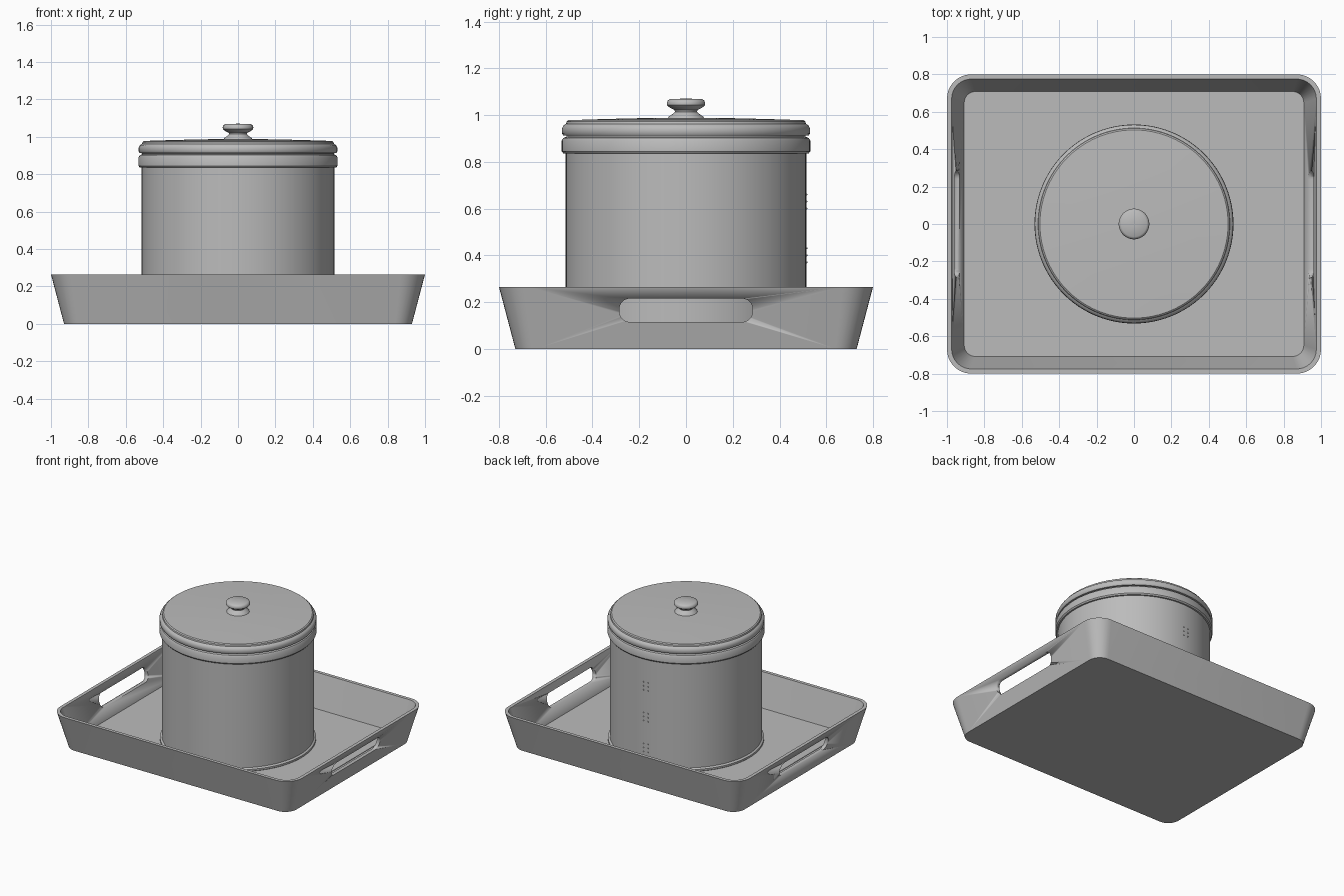
import bpy, bmesh, math

old = bpy.data.objects.get("Cube")
if old:
    bpy.data.objects.remove(old, do_unlink=True)

grey = bpy.data.materials.new("plain_grey")
grey.use_nodes = True
COLOUR = (0.5, 0.5, 0.5, 1)
grey.diffuse_color = COLOUR
grey.node_tree.nodes["Principled BSDF"].inputs["Base Color"].default_value = COLOUR


def finish(bm, name, angle=35):
    bmesh.ops.recalc_face_normals(bm, faces=bm.faces)
    mesh = bpy.data.meshes.new(name)
    bm.to_mesh(mesh)
    bm.free()
    obj = bpy.data.objects.new(name, mesh)
    bpy.context.collection.objects.link(obj)
    mesh.materials.append(grey)
    bpy.ops.object.select_all(action="DESELECT")
    obj.select_set(True)
    bpy.context.view_layer.objects.active = obj
    bpy.ops.object.shade_smooth_by_angle(angle=math.radians(angle))
    return obj


def rounded_rect(a, b, r, steps=8):
    """Outline of a rounded rectangle with half sizes a and b."""
    pts = []
    for k, (sx, sy) in enumerate([(1, 1), (-1, 1), (-1, -1), (1, -1)]):
        for i in range(steps + 1):
            t = math.pi / 2 * (k + i / steps)
            pts.append((sx * (a - r) + r * math.cos(t), sy * (b - r) + r * math.sin(t)))
    return pts


def loft(name, rings):
    """Skin between closed rings of points, with both ends capped."""
    bm = bmesh.new()
    loops = [[bm.verts.new(p) for p in ring] for ring in rings]
    for low, high in zip(loops, loops[1:]):
        for i in range(len(low)):
            j = (i + 1) % len(low)
            bm.faces.new((low[i], low[j], high[j], high[i]))
    bm.faces.new(loops[0])
    bm.faces.new(loops[-1])
    return finish(bm, name)


def lathe(name, profile, sides=96):
    return loft(name, [[(r * math.cos(2 * math.pi * i / sides),
                         r * math.sin(2 * math.pi * i / sides), z)
                        for i in range(sides)] for r, z in profile])


def slab(name, levels):
    return loft(name, [[(x, y, z) for x, y in rounded_rect(a, b, r)]
                       for a, b, r, z in levels])


# Flared tray with a hollow inside
FLOOR = 0.03
tray = slab("tray", [
    (0.93, 0.73, 0.09, 0), (1.0, 0.8, 0.13, 0.265),
    (0.975, 0.775, 0.105, 0.265), (0.908, 0.708, 0.06, FLOOR)])

# Grip slots cut through both end walls
slot = loft("slot_cutter", [[(x, y, z + 0.165) for y, z in rounded_rect(0.285, 0.05, 0.045)]
                            for x in (-1.2, 1.2)])
slot.hide_render = True
cut = tray.modifiers.new("grip_slots", "BOOLEAN")
cut.object = slot
cut.solver = "EXACT"
bpy.context.view_layer.objects.active = tray
bpy.ops.object.modifier_apply(modifier=cut.name)
bpy.data.objects.remove(slot, do_unlink=True)

# Thin liner on the tray floor
slab("tray_liner", [(0.817, 0.63, 0.005, FLOOR), (0.817, 0.63, 0.005, FLOOR + 0.004)])

# Canister wall with a foot ring
lathe("canister", [
    (0.52, FLOOR), (0.528, 0.037), (0.528, 0.05), (0.515, 0.058), (0.515, 0.85)])

# Collar band, then lid with a shallow dome
lathe("collar_band", [
    (0.512, 0.835), (0.525, 0.836), (0.532, 0.845), (0.532, 0.89),
    (0.525, 0.902), (0.512, 0.907)])
lathe("lid", [
    (0.512, 0.9), (0.512, 0.912), (0.525, 0.913), (0.531, 0.922), (0.531, 0.942),
    (0.524, 0.956), (0.513, 0.962), (0.511, 0.972), (0.503, 0.978),
    (0.35, 0.983), (0.18, 0.987), (0.01, 0.988)])

# Turned knob
lathe("knob", [
    (0.078, 0.985), (0.074, 0.993), (0.058, 1.004), (0.047, 1.014), (0.05, 1.022),
    (0.07, 1.032), (0.081, 1.042), (0.082, 1.052), (0.078, 1.062), (0.068, 1.069),
    (0.01, 1.07)], 48)

# Small rivets in two columns down the back seam
bm = bmesh.new()
for base in (0.14, 0.37, 0.6):
    for row in range(3):
        for column in (-1, 1):
            made = bmesh.ops.create_icosphere(bm, subdivisions=1, radius=0.005)
            angle = math.radians(93 + 2 * column)
            bmesh.ops.translate(bm, verts=made["verts"], vec=(
                0.515 * math.cos(angle), 0.515 * math.sin(angle), base + row * 0.03))
finish(bm, "seam_rivets")
